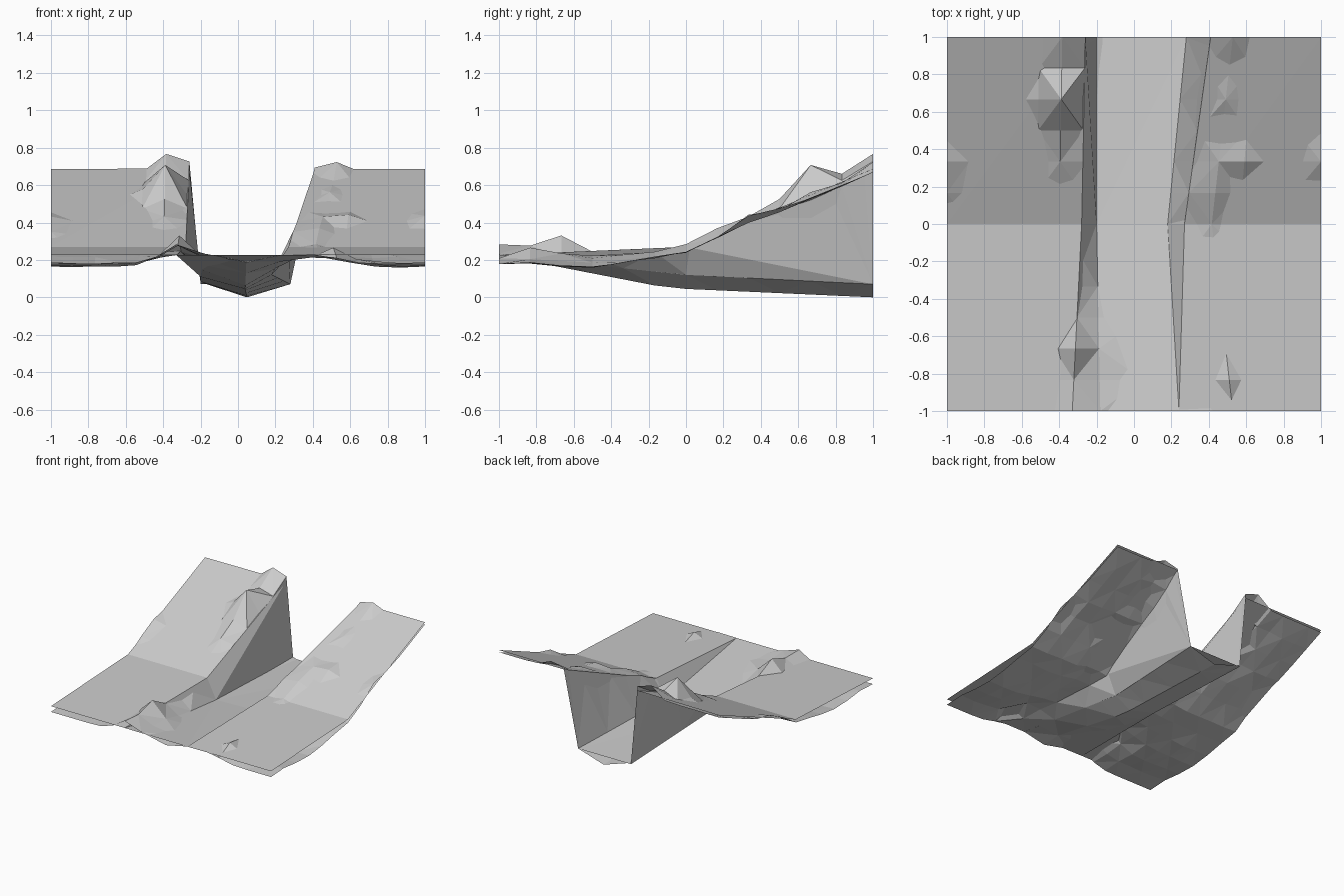
import bpy
from math import exp
import random

if "Cube" in bpy.data.objects:
    bpy.data.objects.remove(bpy.data.objects["Cube"])

random.seed(4)

# Valley cross-sections: (x, z) at outer edge, crest, floor, floor, crest, outer edge
SECTIONS = {
    -1: [(-1, .226), (-.33, .226), (-.18, .225), (.24, .225), (.41, .226), (1, .226)],
    0: [(-1, .27), (-.28, .27), (-.2, .11), (.18, .12), (.27, .27), (1, .27)],
    1: [(-1, .685), (-.26, .69), (-.2, .07), (.28, .07), (.41, .685), (1, .687)],
}

# Rocky bumps: x, y, height, x radius, y radius
BUMPS = [
    (-.34, 1, .12, .09, .17), (-.41, .66, .19, .08, .13), (-.35, .38, .08, .07, .14),
    (-.96, .27, .06, .09, .16), (1, .37, .05, .07, .12),
    (.53, .69, .06, .07, .09), (.5, 1, .06, .1, .15),
    (.55, .33, .05, .12, .08), (.38, .13, .08, .1, .16),
    (-.31, -.69, .12, .1, .15), (-.33, -1, .08, .1, .14),
    (.53, -.78, .07, .07, .15), (.42, -1, .025, .1, .1),
]


def lerp(a, b, t):
    return a + (b - a) * t


def section(y):
    lo, hi = (-1, 0) if y < 0 else (0, 1)
    return [(lerp(a[0], b[0], y - lo), lerp(a[1], b[1], y - lo))
            for a, b in zip(SECTIONS[lo], SECTIONS[hi])]


def sheet(name, rows):
    n = len(rows[0])
    verts = [v for r in rows for v in r]
    faces = []
    for j in range(len(rows) - 1):
        for i in range(n - 1):
            a = j * n + i
            b, c, d = a + 1, a + n + 1, a + n
            # alternate the diagonals for a faceted look
            faces += [(a, b, c), (a, c, d)] if (i + j) % 2 else [(a, b, d), (b, c, d)]
    me = bpy.data.meshes.new(name)
    me.from_pydata(verts, [], faces)
    ob = bpy.data.objects.new(name, me)
    bpy.context.collection.objects.link(ob)


# Coarse valley surface
sheet("valley_base", [[(x, y, z) for x, z in section(y)] for y in (-1, 0, 1)])


# Finer rocky surface: follows the valley, sags at the plain and pokes through in bumps
def rocky_row(y):
    pts = section(y)
    row = []
    for k, count in enumerate((6, 1, 2, 1, 5)):
        (x0, z0), (x1, z1) = pts[k], pts[k + 1]
        for i in range(count + (k == 4)):
            t = i / count
            x, z = lerp(x0, x1, t), lerp(z0, z1, t)
            if k in (0, 1, 4) and not (k == 1 and i) or (k == 3 and i):
                away = min(1, max(0, (abs(x - .05) - .3) / .35))
                z -= .018 + .065 * away * exp(-((y + .5) / .36) ** 2)
                if y < -.9:
                    z -= .02 * away
            if k == 2 and i == 1:
                z -= .07 * min(1, (1 + y) * 1.2) + (.04 if y < -.9 else 0)
                x = lerp(x, .05, .8)
            z += sum(h * exp(-((x - bx) / rx) ** 2 - ((y - by) / ry) ** 2)
                     for bx, by, h, rx, ry in BUMPS)
            if abs(y) < .99 and .01 < abs(abs(x) - 1) and k in (0, 4):
                z += random.uniform(-.009, .007)
            row.append((x, y, max(z, 0)))
    return row


sheet("rocky_ground", [rocky_row(j / 6 - 1) for j in range(13)])
